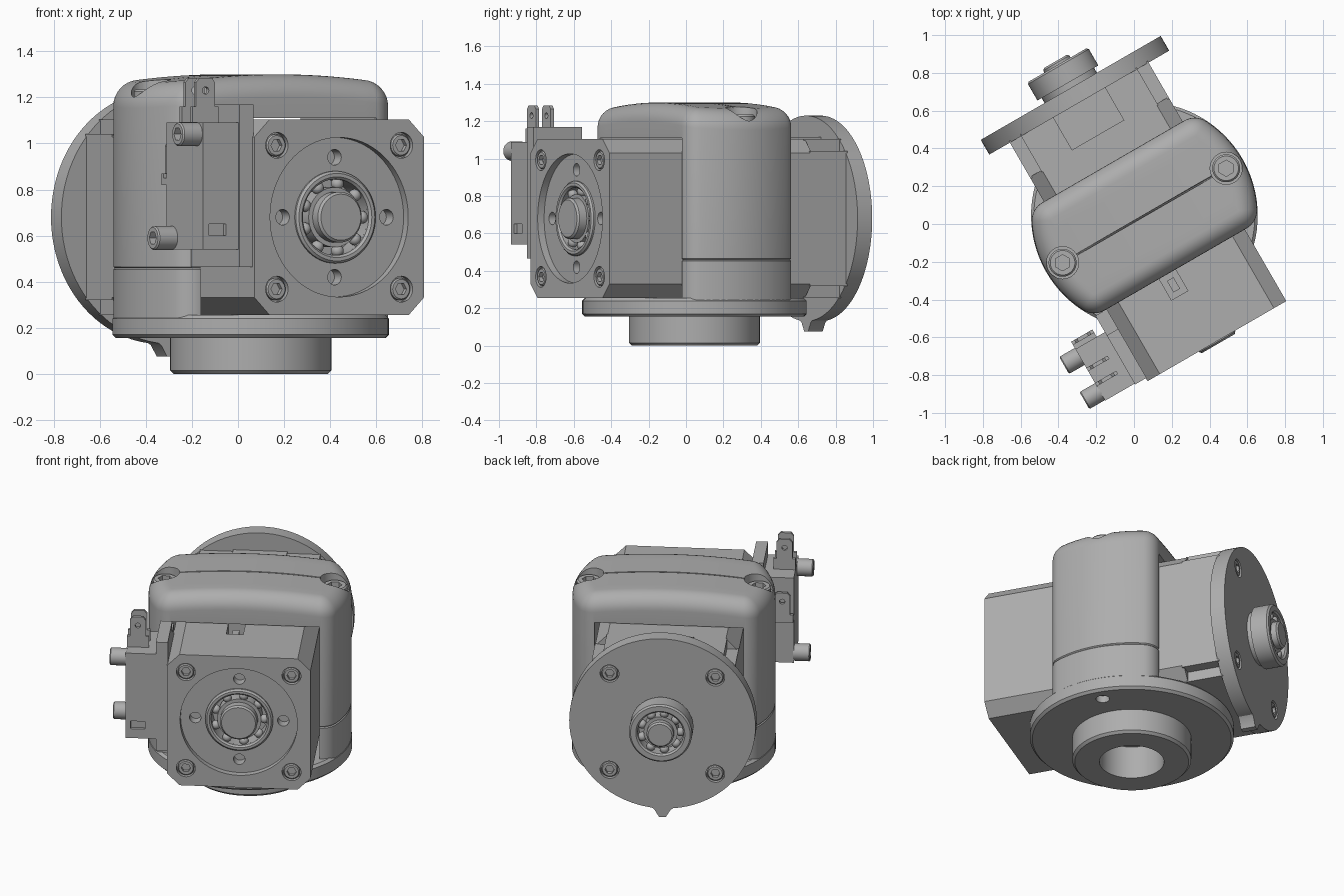
import bpy, bmesh, math
from mathutils import Matrix, Vector

if "Cube" in bpy.data.objects:
    bpy.data.objects.remove(bpy.data.objects["Cube"], do_unlink=True)

metal = bpy.data.materials.new("machined_grey")
metal.use_nodes = True
GREY = (0.42, 0.42, 0.42, 1)
metal.diffuse_color = GREY
metal.node_tree.nodes["Principled BSDF"].inputs["Base Color"].default_value = GREY

# Everything is modelled along its own axes, then turned on the vertical axis
PLACE = Matrix.Translation((0.055, 0.045, 0)) @ Matrix.Rotation(math.radians(30), 4, 'Z')
FRONT, REAR, UP, OUT = (0, -1, 0), (0, 1, 0), (0, 0, 1), (-1, 0, 0)
AX = 0.68          # height of the drive axis
FACE = -0.768      # front face of the gearbox
parts = []


def finish(name, bm, keep=True):
    bmesh.ops.recalc_face_normals(bm, faces=bm.faces)
    me = bpy.data.meshes.new(name)
    bm.to_mesh(me)
    bm.free()
    me.materials.append(metal)
    ob = bpy.data.objects.new(name, me)
    bpy.context.collection.objects.link(ob)
    if keep:
        parts.append(ob)
    return ob


def box(name, lo, hi, keep=True):
    bm = bmesh.new()
    lo, hi = Vector(lo), Vector(hi)
    bmesh.ops.create_cube(bm, size=1, matrix=Matrix.Translation((lo + hi) / 2) @ Matrix.Diagonal((*(hi - lo), 1)))
    return finish(name, bm, keep)


def stack(name, rings, keep=True):
    """Skin a list of equal-length point rings and cap both ends."""
    bm = bmesh.new()
    loops = [[bm.verts.new(p) for p in ring] for ring in rings]
    n = len(loops[0])
    for a, b in zip(loops, loops[1:]):
        for i in range(n):
            bm.faces.new((a[i], a[(i + 1) % n], b[(i + 1) % n], b[i]))
    bm.faces.new(loops[0][::-1])
    bm.faces.new(loops[-1])
    return finish(name, bm, keep)


def lathe(name, profile, pos, axis, n=64, closed=False, keep=True):
    """Turn (radius, height) points round an axis through pos."""
    m = Matrix.Translation(pos) @ Vector(axis).to_track_quat('Z', 'Y').to_matrix().to_4x4()
    rings = [[m @ Vector((r * math.cos(t), r * math.sin(t), h))
              for t in (2 * math.pi * i / n for i in range(n))] for r, h in profile]
    if not closed:
        return stack(name, rings, keep)
    bm = bmesh.new()
    loops = [[bm.verts.new(p) for p in ring] for ring in rings]
    for a, b in zip(loops, loops[1:] + loops[:1]):
        for i in range(n):
            bm.faces.new((a[i], a[(i + 1) % n], b[(i + 1) % n], b[i]))
    return finish(name, bm, keep)


def rod(r, h0, h1, pos, axis, n=48):
    return lathe("cutter", [(r, h0), (r, h1)], pos, axis, n, keep=False)


def cut(ob, cutters):
    for c in cutters:
        mod = ob.modifiers.new("cut", 'BOOLEAN')
        mod.object, mod.operation, mod.solver = c, 'DIFFERENCE', 'EXACT'
        bpy.context.view_layer.update()
        me = bpy.data.meshes.new_from_object(ob.evaluated_get(bpy.context.evaluated_depsgraph_get()))
        ob.modifiers.clear()
        ob.data = me
        bpy.data.objects.remove(c, do_unlink=True)
    return ob


def screw(name, r, pos, axis, height=0.05):
    """Cap screw whose head top sits at pos, with a hex socket."""
    e = r * 0.12
    ob = lathe(name, [(r, -height), (r, -e), (r - e, 0)], pos, axis, 32)
    return cut(ob, [rod(r * 0.58, -height * 0.6, 0.02, pos, axis, 6)])


def outline(d, z, R=0.597, w=0.33, r=0.11):
    """Round disc cut to a band with soft corners, inset by d; z may vary along x."""
    a0 = math.asin((w - r) / (R - r))
    cx, cy = (R - r) * math.cos(a0), w - r
    quarter = [((R - d) * math.cos(a), (R - d) * math.sin(a)) for a in (a0 * i / 10 for i in range(11))]
    for i in range(1, 9):
        a = a0 + (math.pi / 2 - a0) * i / 8
        quarter.append((cx + (r - d) * math.cos(a), cy + (r - d) * math.sin(a)))
    quarter += [(cx * (1 - i / 8), w - d) for i in range(1, 9)]
    half = quarter + [(-x, y) for x, y in quarter[-2::-1]]
    pts = half + [(x, -y) for x, y in half[-2:0:-1]]
    return [Vector((x, y, z(x))) for x, y in pts]


# Base: spigot, flange and the lower stubs of the two legs
base = lathe("base_flange", [(0.335, 0), (0.35, 0.015), (0.35, 0.155), (0.585, 0.155), (0.6, 0.17),
                             (0.6, 0.24), (0.585, 0.255)], (0, 0, 0), UP, 96)
cut(base, [rod(0.19, -0.1, 0.21, (0, 0, 0), UP)] +
    [rod(0.04, 0.1, 0.22, (s * 0.5, 0, 0), UP, 32) for s in (-1, 1)])
stubs = stack("leg_stubs", [outline(0, lambda x: 0.2), outline(0, lambda x: 0.453), outline(0.006, lambda x: 0.459)])
cut(stubs, [box("cutter", (-0.44, -1, 0), (0.44, 1, 1), False)])

# Yoke: domed bridge with two legs, screwed down from above
fillet = 0.1


def crown(x):
    return 1.3 - 0.13 * x * x


rings = [outline(0.006, lambda x: 0.459), outline(0, lambda x: 0.465)]
for k in range(9):
    t = math.pi / 2 * k / 8
    rings.append(outline(fillet * (1 - math.cos(t)), lambda x, t=t: crown(x) - fillet * (1 - math.sin(t))))
# carry the dome inward over the flat band
for f in (0.75, 0.5, 0.25, 0.02):
    rings.append([Vector((p.x, p.y * f, p.z)) for p in rings[10]])
yoke = stack("yoke", rings)
cut(yoke, [box("cutter", (-0.44, -1, 0), (0.44, 1, 1.11), False)] +
    [rod(0.085, 1.19, 1.5, (s * 0.5, 0, 0), UP) for s in (-1, 1)])
for s in (-1, 1):
    screw("yoke_screw", 0.074, (s * 0.5, 0, 1.235), UP, 0.07)

# Gearbox block: square with chamfered long edges
H, C = 0.424, 0.075
octagon = [(H, H - C), (H - C, H), (C - H, H), (-H, H - C), (-H, C - H), (C - H, -H), (H - C, -H), (H, C - H)]
block = stack("gearbox_block", [[Vector((x, y, z + AX)) for x, z in octagon] for y in (FACE, 0.48)])
corners = [(sx * 0.312, sz * 0.312 + AX) for sx in (-1, 1) for sz in (-1, 1)]
front = (0, FACE, AX)
cutters = [rod(0.346, -0.04, 0.1, front, FRONT, 72), rod(0.165, -0.14, 0.1, front, FRONT)]
cutters += [rod(0.034, -0.1, 0.1, (dx, FACE, AX + dz), FRONT, 24)
            for dx, dz in ((0.26, 0), (-0.26, 0), (0, 0.26), (0, -0.26))]
cutters += [rod(0.056, -0.025, 0.1, (x, FACE, z), FRONT, 32) for x, z in corners]
cutters.append(box("cutter", (-0.1, -0.46, 1.03), (0, -0.3, 1.2), False))
cut(block, cutters)
box("slot_key", (-0.07, -0.43, 1.02), (-0.03, -0.36, 1.085))
for x, z in corners:
    screw("front_screw", 0.048, (x, FACE + 0.003, z), FRONT, 0.04)

# Rear housing with stepped corners
box("rear_housing", (-0.355, 0.47, AX - H), (0.355, 0.7, AX + H))
box("rear_housing_sides", (-H, 0.47, AX - 0.36), (H, 0.7, AX + 0.36))
box("rear_pad", (-0.16, 0.49, 1.08), (0.16, 0.69, 1.115))

# Rear disc with pointer tab and four screws
disc = lathe("rear_disc", [(0.55, 0.69), (0.55, 0.78)], (0, 0, AX), REAR, 96)
cut(disc, [rod(0.056, 0.755, 0.9, (x, 0, z), REAR, 32) for x, z in corners])
tab = [(-0.09, 0.15), (-0.05, 0.125), (-0.02, 0.075), (0.02, 0.075), (0.05, 0.125), (0.09, 0.15)]
stack("disc_tab", [[Vector((x, y, z)) for x, z in tab] for y in (0.69, 0.78)])
for x, z in corners:
    screw("rear_screw", 0.048, (x, 0.777, z), REAR, 0.04)


def bearing(name, pos, axis, ro, ri, shaft, depth, tip):
    """Outer race, ball row, inner race and shaft end, face at pos."""
    e = 0.01
    lathe(name + "_outer_race", [(ri, -depth), (ro, -depth), (ro, -e), (ro - e, 0), (ri + e, 0), (ri, -e)],
          pos, axis, 64, closed=True)
    lathe(name + "_shaft", [(shaft + 0.02, -depth), (shaft + 0.02, -0.02), (shaft, -0.02),
                            (shaft, tip - e), (shaft - e, tip)], pos, axis, 48)
    mid, rb = (ri + shaft + 0.02) / 2, (ri - shaft) / 2
    q = Vector(axis).to_track_quat('Z', 'Y')
    bm = bmesh.new()
    for i in range(9):
        a = 2 * math.pi * i / 9
        p = Vector(pos) + q @ Vector((mid * math.cos(a), mid * math.sin(a), -0.04))
        bmesh.ops.create_uvsphere(bm, u_segments=16, v_segments=10, radius=rb, matrix=Matrix.Translation(p))
    finish(name + "_balls", bm)


bearing("front_bearing", (0, FACE + 0.02, AX), FRONT, 0.2, 0.165, 0.11, 0.1, 0.035)
lathe("rear_neck", [(0.16, 0.77), (0.16, 0.83)], (0, 0, AX), REAR, 48)
bearing("rear_bearing", (0, 0.92, AX), REAR, 0.186, 0.135, 0.08, 0.11, 0.022)

# Side switch: mounting plate, body, screws and terminals
box("switch_plate", (-0.49, -0.75, 0.465), (-0.42, -0.33, 1.1))
box("switch_plate_top", (-0.49, -0.75, 1.1), (-0.42, -0.45, 1.17))
body = box("switch_body", (-0.67, -0.745, 0.54), (-0.48, -0.43, 1.09))
cut(body, [box("cutter", (-0.64, -1, 0.6), (-0.555, -0.725, 0.65), False)])
for y, z in ((-0.69, 1.04), (-0.475, 0.59)):
    screw("switch_screw", 0.052, (-0.765, y, z), OUT, 0.1)


def terminal(y, z0, z1, z2):
    shape = [(-0.065, z0), (0.065, z0), (0.065, z1), (0.047, z1), (0.047, z2 - 0.02), (0.03, z2),
             (-0.03, z2), (-0.047, z2 - 0.02), (-0.047, z1), (-0.065, z1)]
    blade = stack("terminal", [[Vector((x - 0.605, yy, z)) for x, z in shape] for yy in (y - 0.01, y + 0.01)])
    cut(blade, [rod(0.016, -0.1, 0.1, (-0.605, y, z2 - 0.055), FRONT, 20)])


for y in (-0.555, -0.647):
    terminal(y, 1.06, 1.16, 1.285)
terminal(-0.395, 0.82, 0.87, 1.01)
box("terminal_root", (-0.67, -0.44, 0.82), (-0.54, -0.39, 0.85))

# Turn everything into place and keep hard edges crisp
for ob in parts:
    ob.data.transform(PLACE)
bpy.ops.object.select_all(action='DESELECT')
for ob in parts:
    ob.select_set(True)
bpy.context.view_layer.objects.active = parts[0]
bpy.ops.object.shade_smooth_by_angle(angle=math.radians(30))
